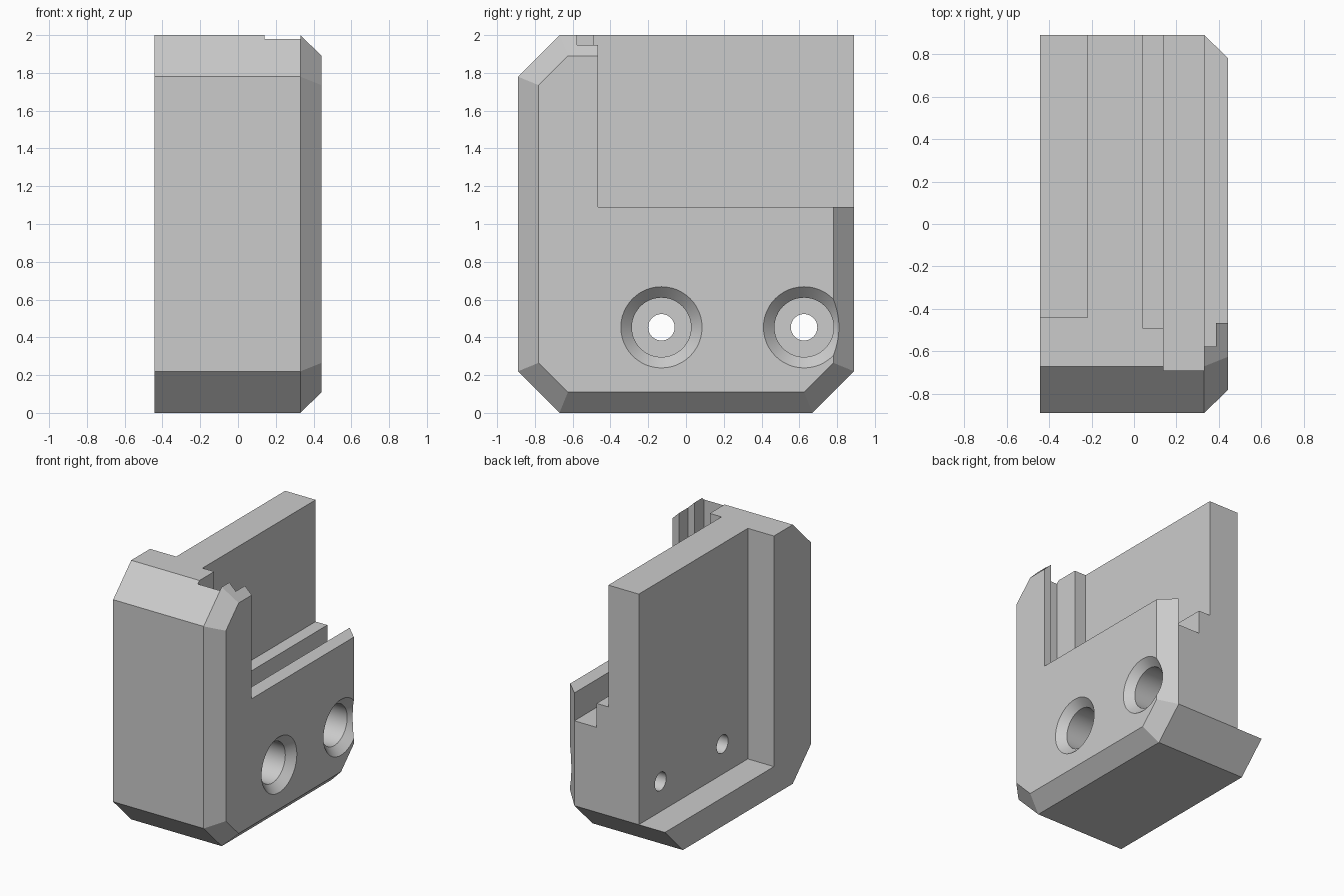
import bpy, bmesh, math

cube = bpy.data.objects.get("Cube")
if cube:
    bpy.data.objects.remove(cube, do_unlink=True)

grey = bpy.data.materials.new("plain grey")
grey.use_nodes = True
colour = (0.6, 0.6, 0.6, 1)
grey.diffuse_color = colour
grey.node_tree.nodes["Principled BSDF"].inputs["Base Color"].default_value = colour


def loft(name, rings):
    """Closed solid skinned through rings of matching points."""
    bm = bmesh.new()
    loops = [[bm.verts.new(p) for p in ring] for ring in rings]
    n = len(loops[0])
    for a, b in zip(loops, loops[1:]):
        for i in range(n):
            j = (i + 1) % n
            bm.faces.new((a[i], a[j], b[j], b[i]))
    bm.faces.new(loops[0])
    bm.faces.new(loops[-1])
    bmesh.ops.recalc_face_normals(bm, faces=bm.faces)
    mesh = bpy.data.meshes.new(name)
    bm.to_mesh(mesh)
    bm.free()
    mesh.materials.append(grey)
    obj = bpy.data.objects.new(name, mesh)
    bpy.context.collection.objects.link(obj)
    return obj


def box(name, x0, x1, y0, z0, far=1.2, top=2.3):
    """Block open towards the back and the top."""
    ring = [(y0, z0), (far, z0), (far, top), (y0, top)]
    return loft(name, [[(x, y, z) for y, z in ring] for x in (x0, x1)])


def bore(name, y, z):
    """Stepped screw hole along x with a flared mouth."""
    steps = [(-0.6, 0.07), (0.0, 0.07), (0.0, 0.157), (0.385, 0.157), (0.485, 0.257)]
    turns = [math.tau * i / 48 for i in range(48)]
    return loft(name, [[(x, y + r * math.cos(a), z + r * math.sin(a)) for a in turns]
                       for x, r in steps])


# Body: side profile with the outer rim bevelled
outer = [(-0.89, 0.22), (-0.67, 0), (0.67, 0), (0.89, 0.22), (0.89, 2), (-0.67, 2), (-0.89, 1.78)]
inner = [(-0.78, 0.265), (-0.625, 0.11), (0.625, 0.11), (0.78, 0.265),
         (0.78, 1.89), (-0.625, 1.89), (-0.78, 1.735)]
body = loft("bracket_body", [[(x, y, z) for y, z in ring]
                             for x, ring in ((-0.443, outer), (0.33, outer), (0.443, inner))])

# Cutters: inner pocket, stepped slot and screw holes
cutters = [
    box("pocket", -0.8, -0.22, -0.44, 0.22),
    box("upper_step", 0.04, 0.8, -0.465, 1.09),
    box("shelf_step", 0.04, 0.2, -0.49, 1.06),
    box("deep_slot", 0.14, 0.33, -0.69, 0.875),
    box("rim_notch", 0.3, 0.385, -0.577, 1.09),
    bore("front_hole", -0.13, 0.453),
    bore("back_hole", 0.625, 0.453),
]
bpy.ops.object.select_all(action='DESELECT')
body.select_set(True)
bpy.context.view_layer.objects.active = body
for cutter in cutters:
    cutter.hide_render = True
    cut = body.modifiers.new(cutter.name, 'BOOLEAN')
    cut.operation = 'DIFFERENCE'
    cut.solver = 'EXACT'
    cut.object = cutter
    bpy.ops.object.modifier_apply(modifier=cut.name)
    bpy.data.objects.remove(cutter, do_unlink=True)

bpy.ops.object.shade_smooth_by_angle(angle=math.radians(25))
